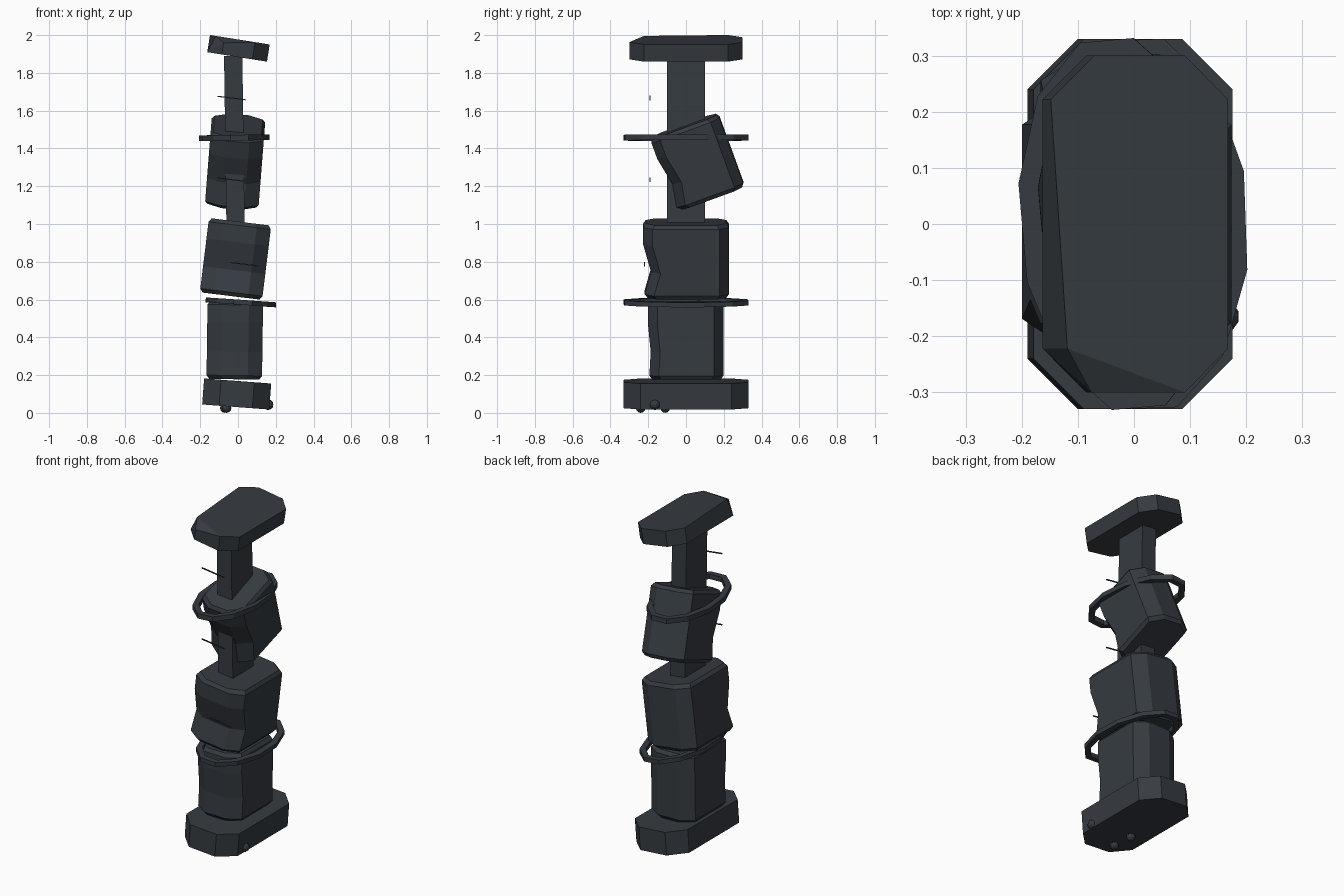
import bpy, bmesh, math
from mathutils import Euler

if "Cube" in bpy.data.objects:
    bpy.data.objects.remove(bpy.data.objects["Cube"])

slate = bpy.data.materials.new("dark slate")
slate.diffuse_color = (0.036, 0.044, 0.053, 1)
slate.use_nodes = True
slate.node_tree.nodes["Principled BSDF"].inputs["Base Color"].default_value = slate.diffuse_color


def finish(name, bm, loc, rot=(0, 0, 0)):
    bmesh.ops.recalc_face_normals(bm, faces=bm.faces)
    me = bpy.data.meshes.new(name)
    bm.to_mesh(me)
    bm.free()
    me.materials.append(slate)
    ob = bpy.data.objects.new(name, me)
    ob.location = loc
    ob.rotation_euler = Euler([math.radians(a) for a in rot])
    bpy.context.collection.objects.link(ob)
    return ob


def octagon(hx, hy, cx, cy):
    return [(hx, -hy + cy), (hx, hy - cy), (hx - cx, hy), (cx - hx, hy),
            (-hx, hy - cy), (-hx, cy - hy), (cx - hx, -hy), (hx - cx, -hy)]


def prism(name, half, chamfer, levels, loc, rot=(0, 0, 0), chip=0):
    """Stack octagons; each level is (z, inset, dent of the front side)."""
    bm = bmesh.new()
    rows = []
    for z, inset, dent in levels:
        pts = octagon(half[0] - inset, half[1] - inset, *chamfer)
        rows.append([bm.verts.new((x, y + (dent if y < 0 else 0), z)) for x, y in pts])
    for a, b in zip(rows, rows[1:]):
        for i in range(8):
            j = (i + 1) % 8
            bm.faces.new((a[i], a[j], b[j], b[i]))
    bm.faces.new(rows[0])
    bm.faces.new(rows[-1])
    if chip:  # knocked-in front left corner
        rows[-1][5].co.x += chip
        rows[-1][6].co.z -= chip
        bmesh.ops.triangulate(bm, faces=[f for f in bm.faces if rows[-1][6] in f.verts])
    return finish(name, bm, loc, rot)


def slab(name, half, hz, c, loc, rot, chip=0):
    return prism(name, half, (c, c), [(-hz, 0, 0), (hz, 0, 0)], loc, rot, chip)


def block(name, hx, hy, hz, loc, rot, dent):
    levels = [(-hz, 0.014, 0.01), (-hz + 0.02, 0, 0.008), (-0.3 * hz, 0, dent),
              (0.45 * hz, 0, 0), (hz - 0.02, 0, 0), (hz, 0.014, 0)]
    return prism(name, (hx, hy), (0.075, 0.05), levels, loc, rot)


def ring(name, rx, ry, width, height, loc, rot, n=12):
    bm = bmesh.new()
    loops = []
    for i in range(n):
        a = 2 * math.pi * (i + 0.5) / n
        c, s = math.cos(a), math.sin(a)
        loops.append([bm.verts.new(((rx - w) * c, (ry - w) * s, z)) for w, z in
                      ((0, -height / 2), (0, height / 2), (width, height / 2), (width, -height / 2))])
    for i in range(n):
        a, b = loops[i], loops[(i + 1) % n]
        for k in range(4):
            m = (k + 1) % 4
            bm.faces.new((a[k], b[k], b[m], a[m]))
    return finish(name, bm, loc, rot)


def box(name, size, loc, rot=(0, 0, 0)):
    bm = bmesh.new()
    bmesh.ops.create_cube(bm, size=1)
    bmesh.ops.scale(bm, vec=size, verts=bm.verts)
    return finish(name, bm, loc, rot)


# base and cap slabs
slab("base", (0.178, 0.33), 0.069, 0.09, (-0.007, 0, 0.1), (0, 4.3, 0))
slab("cap", (0.16, 0.30), 0.046, 0.078, (0.0025, 0, 1.93), (0, 9, 0), chip=0.03)

# stacked body blocks
block("lower_block", 0.147, 0.2, 0.207, (-0.017, -0.002, 0.385), (0, 0.8, 0), 0.015)
block("middle_block", 0.166, 0.227, 0.198, (-0.013, 0, 0.815), (0, 7, 0), 0.042)
block("upper_block", 0.142, 0.192, 0.204, (-0.015, 0.06, 1.328), (20, 4.5, 0), 0.03)

# upright column
box("column", (0.097, 0.2, 0.92), (-0.019, 0, 1.43), (0, -0.8, 0))

# loose hoops around the body
ring("lower_hoop", 0.19, 0.34, 0.036, 0.026, (0.015, 0, 0.585), (0, 4, 2))
ring("upper_hoop", 0.185, 0.34, 0.036, 0.03, (-0.02, 0, 1.457), (0, -1, 5))

# thin pins floating in front
for i, (x, y, z) in enumerate([(-0.035, -0.19, 1.667), (-0.035, -0.19, 1.235), (0.035, -0.22, 0.787)]):
    box(f"pin_{i + 1}", (0.15, 0.006, 0.006), (x, y, z), (0, 7, 0))

# small studs under the base
for i, (x, y, z, r) in enumerate([(0.16, -0.165, 0.043, 0.028), (-0.07, -0.11, 0.026, 0.026),
                                  (-0.06, -0.24, 0.026, 0.026)]):
    bm = bmesh.new()
    bmesh.ops.create_icosphere(bm, subdivisions=2, radius=r)
    finish(f"stud_{i + 1}", bm, (x, y, z))
